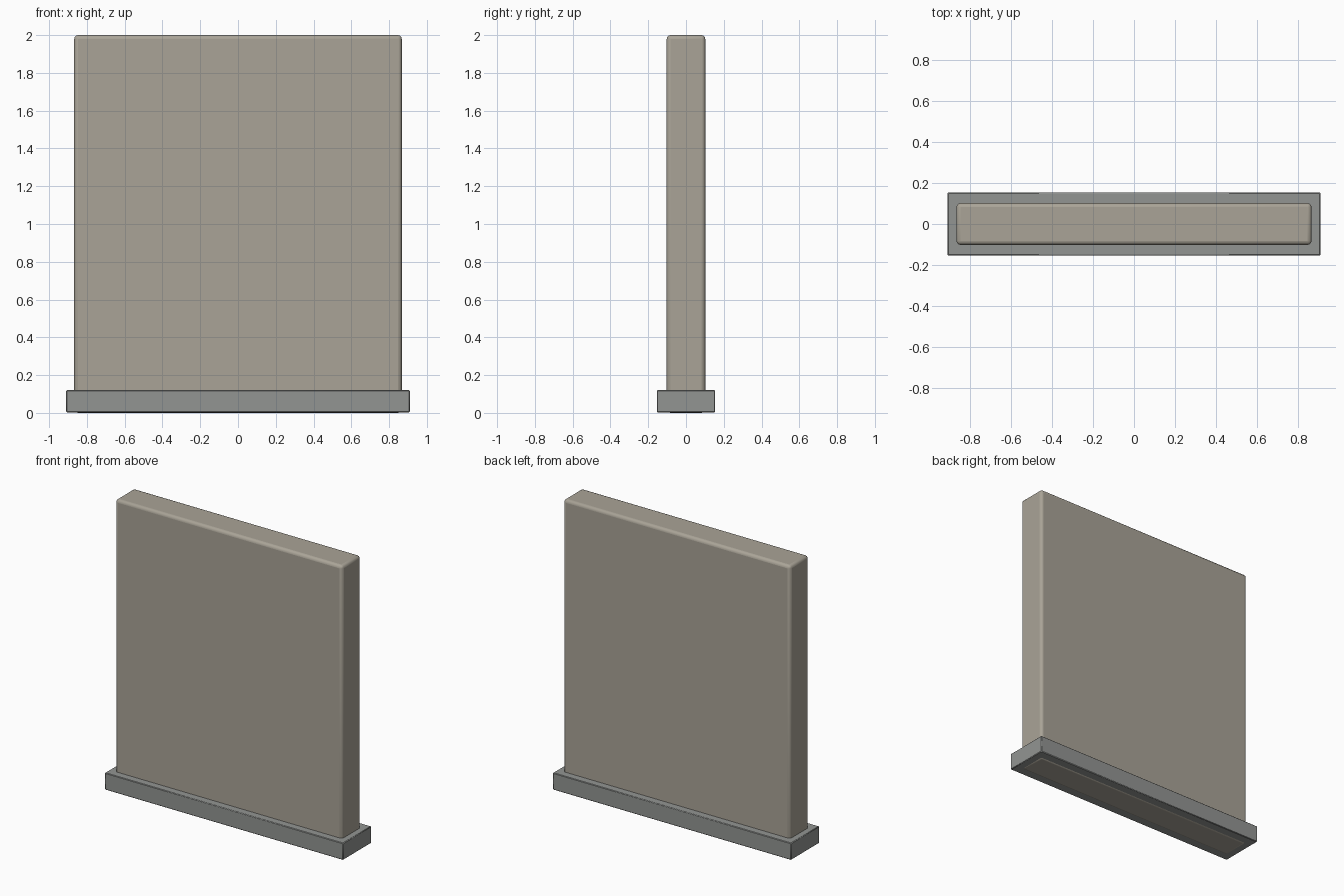
import bpy
import math

if "Cube" in bpy.data.objects:
    bpy.data.objects.remove(bpy.data.objects["Cube"])


def material(name, color):
    mat = bpy.data.materials.new(name)
    mat.diffuse_color = color
    mat.use_nodes = True
    mat.node_tree.nodes["Principled BSDF"].inputs["Base Color"].default_value = mat.diffuse_color
    return mat


def block(name, size_x, size_y, z0, z1, bevel, segments, mat):
    """Box centred on x and y, spanning z0..z1, with softened edges."""
    bpy.ops.mesh.primitive_cube_add(size=1, location=(0, 0, (z0 + z1) / 2))
    obj = bpy.context.object
    obj.name = name
    obj.scale = (size_x, size_y, z1 - z0)
    bpy.ops.object.transform_apply(location=False, rotation=False, scale=True)
    mod = obj.modifiers.new("soft_edges", "BEVEL")
    mod.width = bevel
    mod.segments = segments
    obj.data.materials.append(mat)
    bpy.ops.object.shade_smooth_by_angle(angle=math.radians(35))
    return obj


stone = material("warm_stone", (0.40, 0.37, 0.31, 1))
footing = material("grey_footing", (0.29, 0.30, 0.29, 1))

# Upright wall panel, running down through the footing to the ground
block("wall_panel", 1.734, 0.204, 0.0, 2.0, 0.02, 3, stone)

# Plinth around the foot of the wall, just clear of the ground
block("base_plinth", 1.82, 0.308, 0.003, 0.12, 0.004, 1, footing)
